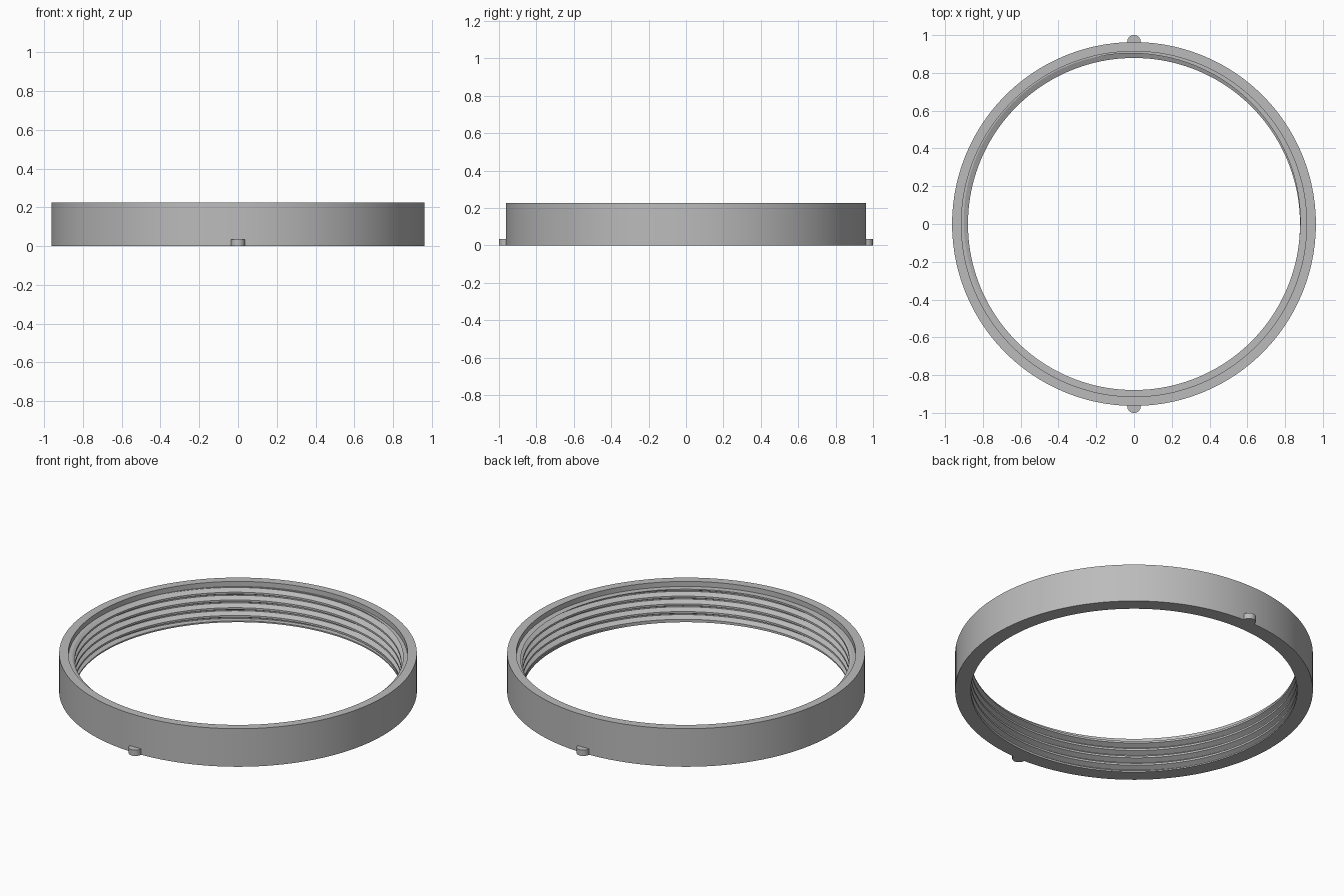
import bpy, bmesh, math

if "Cube" in bpy.data.objects:
    bpy.data.objects.remove(bpy.data.objects["Cube"])

OUTER, BORE, CREST, ROOT = 0.963, 0.914, 0.879, 0.908
HEIGHT, LEDGE, BASE, PITCH = 0.226, 0.196, 0.008, 0.046
SEGMENTS = 160
# thread profile over one turn: (fraction of pitch, depth)
PROFILE = [(0, 0), (0.25, 0), (0.5625, 1), (0.6875, 1), (1, 0)]
PHASE = 0.985 - LEDGE / PITCH

grey = bpy.data.materials.new("plain grey")
grey.use_nodes = True
grey.diffuse_color = (0.5, 0.5, 0.5, 1)
grey.node_tree.nodes["Principled BSDF"].inputs["Base Color"].default_value = (0.5, 0.5, 0.5, 1)


def thread_radius(z, turn):
    u = (z / PITCH - turn + PHASE) % 1
    for (a, da), (b, db) in zip(PROFILE, PROFILE[1:]):
        if u <= b:
            depth = da + (db - da) * (u - a) / (b - a)
            return CREST + (ROOT - CREST) * depth
    return CREST


def section(turn):
    """Closed radius/height outline of the ring at one angle."""
    points = [(CREST, 0), (CREST, BASE)]
    first = math.floor(BASE / PITCH + PHASE) - 1
    for k in range(first, first + 8):
        for u, _ in PROFILE[:-1]:
            z = min(max((k + u + turn - PHASE) * PITCH, BASE), LEDGE)
            points.append((thread_radius(z, turn), z))
    return points + [(BORE, LEDGE), (BORE, HEIGHT), (OUTER, HEIGHT), (OUTER, 0)]


def finish(bm, name):
    bmesh.ops.remove_doubles(bm, verts=bm.verts, dist=1e-5)
    bmesh.ops.dissolve_degenerate(bm, edges=bm.edges, dist=1e-5)
    bmesh.ops.recalc_face_normals(bm, faces=bm.faces)
    mesh = bpy.data.meshes.new(name)
    bm.to_mesh(mesh)
    bm.free()
    mesh.materials.append(grey)
    obj = bpy.data.objects.new(name, mesh)
    bpy.context.collection.objects.link(obj)
    bpy.ops.object.select_all(action="DESELECT")
    obj.select_set(True)
    bpy.context.view_layer.objects.active = obj
    bpy.ops.object.shade_smooth_by_angle(angle=math.radians(25))
    return obj


# ring with an internal helical thread and a recess at the top
bm = bmesh.new()
columns = []
for i in range(SEGMENTS + 1):
    turn = i / SEGMENTS
    c, s = math.cos(turn * math.tau), math.sin(turn * math.tau)
    columns.append([bm.verts.new((r * c, r * s, z)) for r, z in section(turn)])
for left, right in zip(columns, columns[1:]):
    for j in range(len(left)):
        k = (j + 1) % len(left)
        bm.faces.new((left[j], right[j], right[k], left[k]))
finish(bm, "threaded_ring")

# round locating pegs at the front and back
for name, side in (("front_peg", -1), ("back_peg", 1)):
    bm = bmesh.new()
    bmesh.ops.create_cone(bm, cap_ends=True, segments=32, radius1=0.036,
                          radius2=0.036, depth=0.035)
    bmesh.ops.translate(bm, verts=bm.verts, vec=(0, side * 0.964, 0.0175))
    finish(bm, name)
